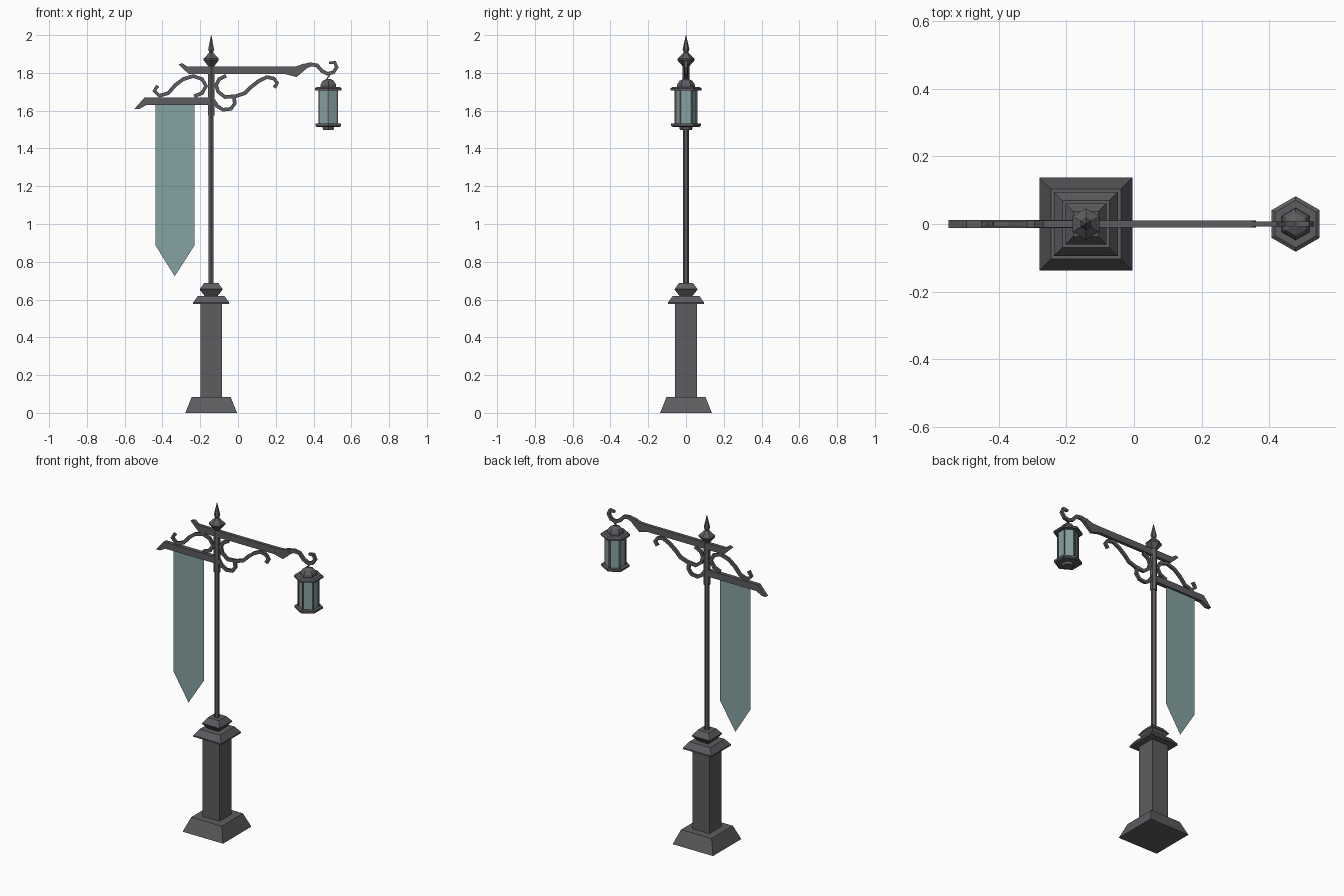
import bpy, bmesh
from math import cos, sin, pi, sqrt
from mathutils import Vector


def material(name, rgb):
    m = bpy.data.materials.new(name)
    m.diffuse_color = (*rgb, 1)
    return m


IRON = material("dark_iron", (0.11, 0.11, 0.12))
TEAL = material("teal", (0.24, 0.36, 0.36))
PX, LX = -0.142, 0.478      # post and lantern centres


def finish(name, bm, mat=IRON):
    bmesh.ops.recalc_face_normals(bm, faces=bm.faces)
    me = bpy.data.meshes.new(name)
    bm.to_mesh(me)
    bm.free()
    me.materials.append(mat)
    ob = bpy.data.objects.new(name, me)
    bpy.context.collection.objects.link(ob)
    return ob


def skin(bm, rings):
    for a, b in zip(rings, rings[1:]):
        n = len(a)
        for i in range(n):
            bm.faces.new((a[i], a[(i + 1) % n], b[(i + 1) % n], b[i]))
    bm.faces.new(rings[0])
    bm.faces.new(rings[-1])


def stack(name, cx, profile, sides=6, mat=IRON, cy=0):
    """Faceted turned part; for 4 sides the radius is the half width."""
    bm = bmesh.new()
    k, rot = (sqrt(2), pi / 4) if sides == 4 else (1, pi / 6)
    rings = [[bm.verts.new((cx + r * k * cos(rot + 2 * pi * i / sides),
                            cy + r * k * sin(rot + 2 * pi * i / sides), z))
              for i in range(sides)] for r, z in profile]
    skin(bm, rings)
    return finish(name, bm)if mat is IRON else finish(name, bm, mat)


def plate(name, outline, depth):
    """Front outline extruded symmetrically in y."""
    bm = bmesh.new()
    skin(bm, [[bm.verts.new((x, y, z)) for x, z in outline] for y in (-depth, depth)])
    return finish(name, bm)


def ribbon(name, pts, widths, depth):
    """Rectangular bar swept along a path in the front plane."""
    bm = bmesh.new()
    p = [Vector((x, 0, z)) for x, z in pts]
    rings = []
    for i, v in enumerate(p):
        t = (p[min(i + 1, len(p) - 1)] - p[max(i - 1, 0)]).normalized()
        w = widths[i] if isinstance(widths, list) else widths
        n = Vector((-t.z, 0, t.x)) * w
        d = Vector((0, depth, 0))
        rings.append([bm.verts.new(v + o) for o in (n + d, n - d, -n - d, -n + d)])
    skin(bm, rings)
    return finish(name, bm)


# Square pedestal
stack("base", PX, [(0.137, 0), (0.103, 0.085)], 4)
stack("pedestal", PX, [(0.057, 0.085), (0.057, 0.58)], 4)
stack("pedestal_cap", PX, [(0.095, 0.577), (0.095, 0.585), (0.07, 0.62)], 4)
stack("pedestal_knob", PX, [(0.035, 0.62), (0.06, 0.652), (0.06, 0.656), (0.037, 0.688)], 4)

# Post, collar and finial
stack("post", PX, [(0.015, 0.68), (0.015, 1.6)])
stack("post_collar", PX, [(0.019, 1.575), (0.019, 1.84)])
stack("finial", PX, [(0.018, 1.835), (0.046, 1.867), (0.046, 1.875), (0.012, 1.908),
                     (0.018, 1.925), (0.001, 2.0)])

# Lantern arm with flared end
plate("lantern_arm", [(-0.315, 1.845), (-0.295, 1.852), (-0.268, 1.833), (0.25, 1.833),
                      (0.31, 1.835), (0.35, 1.85), (0.36, 1.82), (0.31, 1.778),
                      (0.25, 1.793), (-0.26, 1.793)], 0.01)
ribbon("arm_hook", [(0.335, 1.828), (0.385, 1.845), (0.418, 1.84), (0.445, 1.81),
                    (0.475, 1.795), (0.505, 1.803), (0.523, 1.83), (0.512, 1.855),
                    (0.482, 1.853)],
       [0.016, 0.011, 0.01, 0.01, 0.01, 0.01, 0.01, 0.01, 0.006], 0.008)

# Banner arm and pointed banner
plate("banner_arm", [(-0.548, 1.61), (-0.495, 1.67), (-0.142, 1.67), (-0.142, 1.63),
                     (-0.485, 1.63), (-0.52, 1.61)], 0.012)
bm = bmesh.new()
bm.faces.new([bm.verts.new((x, 0, z)) for x, z in
              [(-0.437, 1.64), (-0.437, 0.887), (-0.335, 0.723), (-0.23, 0.887), (-0.23, 1.64)]])
finish("banner", bm, TEAL)

# Scroll brackets
ribbon("right_scroll", [(0.192, 1.722), (0.208, 1.746), (0.19, 1.770), (0.153, 1.778),
                        (0.11, 1.757), (0.069, 1.725), (0.037, 1.693), (-0.01, 1.677),
                        (-0.069, 1.672), (-0.105, 1.70), (-0.116, 1.735), (-0.1, 1.767),
                        (-0.063, 1.785)], 0.010, 0.007)
ribbon("lower_scroll", [(-0.13, 1.655), (-0.11, 1.624), (-0.079, 1.605), (-0.037, 1.61),
                        (-0.017, 1.638), (-0.022, 1.675)], 0.010, 0.007)
ribbon("left_scroll", [(-0.425, 1.732), (-0.443, 1.705), (-0.416, 1.679), (-0.369, 1.693),
                       (-0.332, 1.735), (-0.29, 1.767), (-0.237, 1.783), (-0.19, 1.767),
                       (-0.169, 1.73), (-0.19, 1.693), (-0.232, 1.676)], 0.010, 0.007)

# Hanging lantern
ribbon("lantern_link", [(LX, 1.755), (LX - 0.005, 1.772), (LX + 0.006, 1.785),
                        (LX + 0.004, 1.80)], 0.004, 0.004)
stack("lantern_dome", LX, [(0.048, 1.722), (0.046, 1.74), (0.034, 1.758), (0.012, 1.768)])
stack("lantern_roof", LX, [(0.082, 1.708), (0.082, 1.718), (0.07, 1.726)])
stack("lantern_glass", LX, [(0.056, 1.53), (0.056, 1.71)], mat=TEAL)
for i in range(6):
    a = pi / 6 + i * pi / 3
    stack("lantern_bar", LX + 0.056 * cos(a), [(0.004, 1.53), (0.004, 1.71)], 4,
          cy=0.056 * sin(a))
stack("lantern_floor", LX, [(0.07, 1.514), (0.079, 1.52), (0.079, 1.532)])
stack("lantern_foot", LX, [(0.032, 1.498), (0.036, 1.515)])
